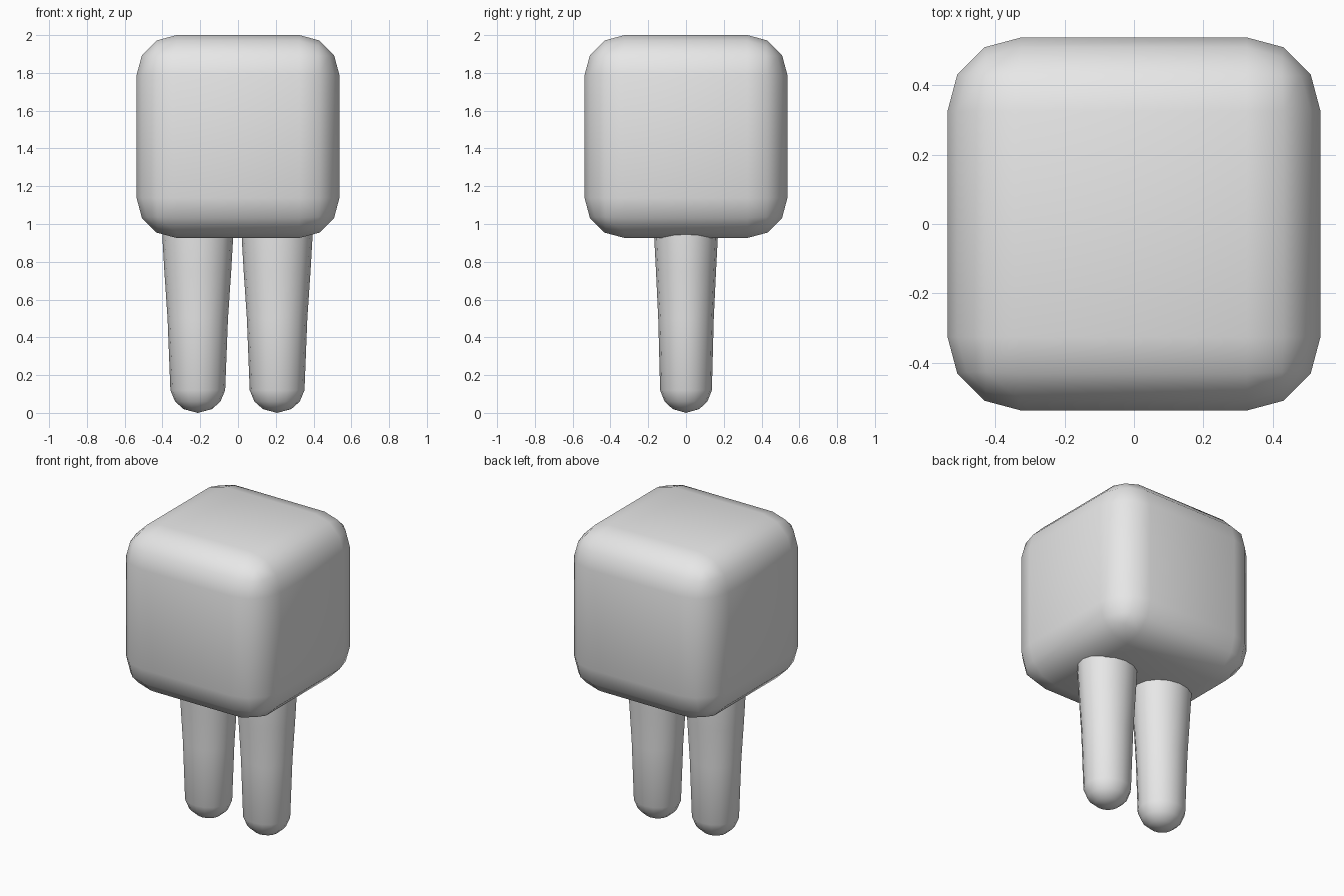
import bpy, bmesh, math

cube = bpy.data.objects.get("Cube")
if cube:
    bpy.data.objects.remove(cube, do_unlink=True)

# Single plain grey
grey = bpy.data.materials.new("light_grey")
grey.use_nodes = True
colour = (0.8, 0.8, 0.8, 1.0)
grey.diffuse_color = colour
grey.node_tree.nodes["Principled BSDF"].inputs["Base Color"].default_value = colour


def make_object(name, bm, location):
    """Turn a bmesh into a smooth-shaded grey object."""
    bmesh.ops.recalc_face_normals(bm, faces=bm.faces[:])
    for face in bm.faces:
        face.smooth = True
    mesh = bpy.data.meshes.new(name)
    bm.to_mesh(mesh)
    bm.free()
    mesh.materials.append(grey)
    obj = bpy.data.objects.new(name, mesh)
    obj.location = location
    bpy.context.collection.objects.link(obj)
    return obj


# Body: cube with broad three-segment rounded edges
bm = bmesh.new()
bmesh.ops.create_cube(bm, size=1.074)
body = make_object("body", bm, (0, 0, 1.463))
bevel = body.modifiers.new("rounded_edges", 'BEVEL')
bevel.width = 0.212
bevel.segments = 3

# Leg rings: height, half width in x, half depth in y
LEG_RINGS = [(0.02, 0.075, 0.07), (0.06, 0.12, 0.113), (0.12, 0.145, 0.137),
             (0.5, 0.16, 0.147), (0.75, 0.177, 0.159), (0.94, 0.188, 0.169),
             (1.05, 0.188, 0.169)]
SIDES = 16


def make_leg(name, x):
    """Flared leg with a rounded foot, its top sunk into the body."""
    bm = bmesh.new()
    rings = []
    for z, rx, ry in LEG_RINGS:
        angles = [math.tau * i / SIDES for i in range(SIDES)]
        rings.append([bm.verts.new((rx * math.cos(a), ry * math.sin(a), z))
                      for a in angles])
    tip = bm.verts.new((0, 0, 0))
    for i in range(SIDES):
        j = (i + 1) % SIDES
        bm.faces.new((tip, rings[0][j], rings[0][i]))
        for low, high in zip(rings, rings[1:]):
            bm.faces.new((low[i], low[j], high[j], high[i]))
    bm.faces.new(rings[-1])
    return make_object(name, bm, (x, 0, 0))


make_leg("left_leg", 0.207)
make_leg("right_leg", -0.213)
